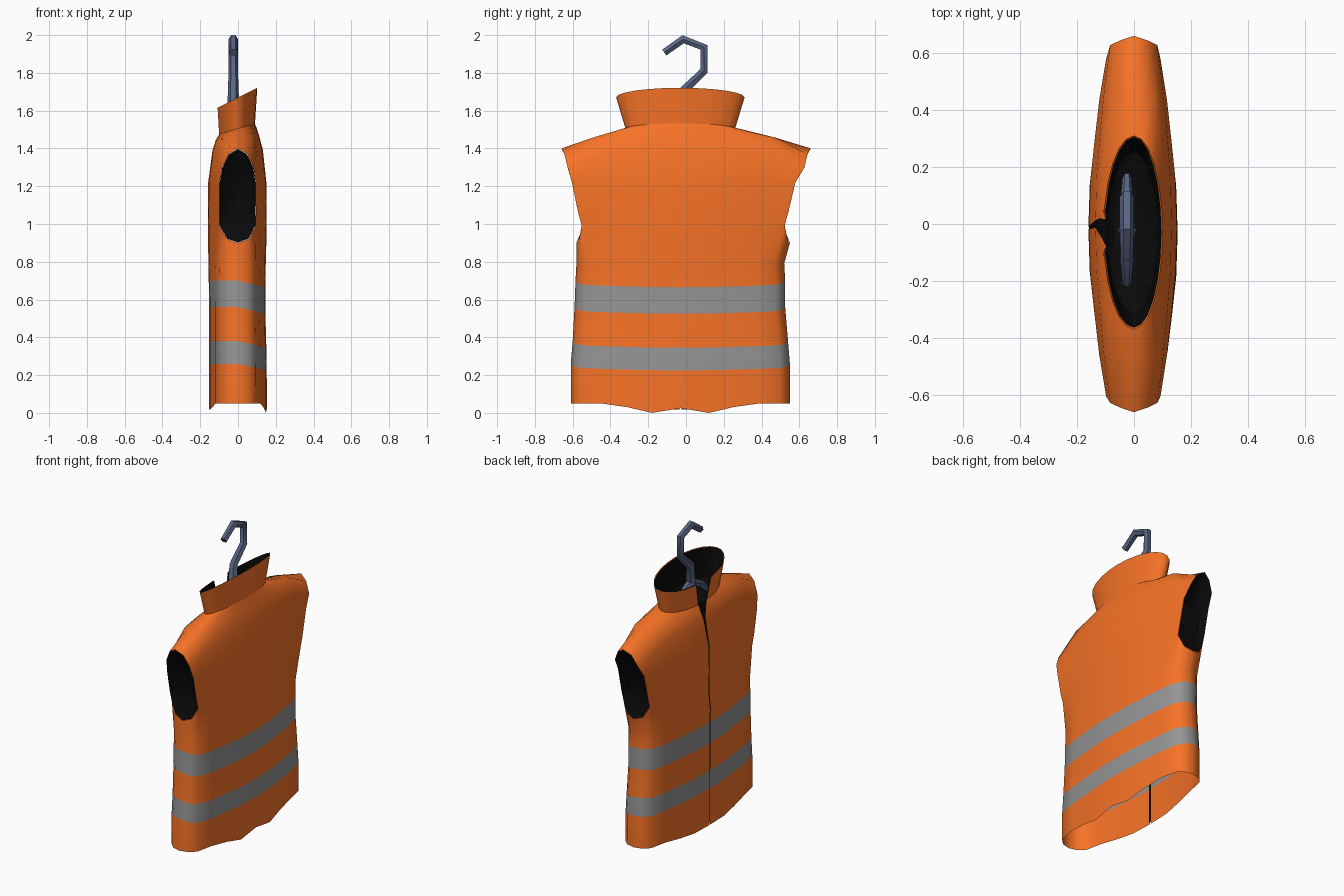
import bpy, bmesh, math

if "Cube" in bpy.data.objects:
    bpy.data.objects.remove(bpy.data.objects["Cube"])


def material(name, rgb):
    m = bpy.data.materials.new(name)
    m.diffuse_color = (*rgb, 1)
    m.use_nodes = True
    m.node_tree.nodes["Principled BSDF"].inputs["Base Color"].default_value = m.diffuse_color
    return m


ORANGE = material("orange_cloth", (0.93, 0.17, 0.02))
GREY = material("reflective_grey", (0.3, 0.3, 0.3))
BLACK = material("black_lining", (0.003, 0.003, 0.003))
STEEL = material("hanger_blue_grey", (0.10, 0.13, 0.23))

# Cross-sections: z, y min, y max, x front, x back, zip gap, z tilt, kind
ROWS = [
    (0.03, -.61, .55, -.153, .153, .005, 0, "hem"),
    (0.26, -.61, .55, -.153, .152, .005, 0, "band"),
    (0.38, -.60, .54, -.153, .150, .005, 0, "band"),
    (0.56, -.59, .525, -.153, .145, .005, 0, "band"),
    (0.70, -.585, .525, -.155, .145, .005, 0, "band"),
    (0.79, -.58, .52, -.157, .147, .005, 0, ""),
    (0.90, -.58, .55, -.158, .150, .005, 0, "arm_low"),
    (1.06, -.60, .57, -.160, .152, .005, 0, "arm"),
    (1.22, -.635, .61, -.158, .150, .005, 0, "arm"),
    (1.39, -.66, .66, -.135, .132, .012, 0, "arm_top"),
    (1.455, -.50, .48, -.118, .112, .03, .1, ""),
    (1.505, -.32, .26, -.100, .090, .045, .3, "neck"),
]
COLLAR = [ROWS[-1], (1.67, -.37, .31, -.108, .102, .075, .5, "neck")]
COLS = 24
# Quarter of the lens-shaped section (depth, width), front centre to side seam
LENS = [(1, 0), (.97, .26), (.88, .48), (.77, .72), (.62, .91), (.37, .975), (0, 1)]
ARMS = (range(4, 8), range(16, 20))


def row_points(row, inset=0):
    z, y0, y1, xf, xb, gap, tilt, kind = row
    mid, b = (y0 + y1) / 2, (y1 - y0) / 2 - inset
    pts = []
    for k in range(COLS + 1):
        t = 2 * math.pi * k / COLS
        side = min(abs(k - 6), abs(k - 18))      # columns away from side seam
        u, v = LENS[6 - side]
        if kind == "neck":
            u, v = abs(math.cos(t)), abs(math.sin(t))
        elif kind.startswith("arm") and side == 2:
            v = .95
        x = u * ((xf + inset) if math.cos(t) > 0 else (xb - inset))
        y = mid + math.copysign(v, math.sin(t)) * b
        if k in (0, COLS):                       # zip edges
            y = mid + (gap if k == 0 else -gap)
        zz = z + tilt * x
        if kind == "hem":
            zz = {0: .018, 1: .018, 23: .018, 24: .018, 11: 0, 13: 0, 12: .025}.get(k, .05)
            if k in (2, 22, 10, 14):
                zz = .03
        elif kind == "band":
            zz -= .035 * max(0, x / xb)
        elif kind == "arm_low":
            zz += (0, .02, .09, .03, 0, 0, 0)[side]
        elif kind == "arm_top":
            zz -= (-.01, .02, .09, .04, .01, 0, 0)[side]
        pts.append((x, y, zz))
    return pts


def finish(name, bm, mats, smooth=True):
    me = bpy.data.meshes.new(name)
    bm.to_mesh(me)
    bm.free()
    ob = bpy.data.objects.new(name, me)
    bpy.context.collection.objects.link(ob)
    for m in mats:
        me.materials.append(m)
    if smooth:
        for o in bpy.context.selected_objects:
            o.select_set(False)
        ob.select_set(True)
        bpy.context.view_layer.objects.active = ob
        bpy.ops.object.shade_smooth_by_angle(angle=math.radians(50))
    return ob


def skin(name, rows, inset, mats, grey_rows=()):
    """Loft rows into an open-fronted skin, leaving the armholes open."""
    bm = bmesh.new()
    grid = [[bm.verts.new(p) for p in row_points(r, inset)] for r in rows]
    for i in range(len(rows) - 1):
        in_arm = rows[i][7] in ("arm_low", "arm")
        for k in range(COLS):
            if in_arm and any(k in a for a in ARMS):
                continue
            f = bm.faces.new((grid[i][k + 1], grid[i][k], grid[i + 1][k], grid[i + 1][k + 1]))
            if inset:
                f.normal_flip()
            f.material_index = int(i in grey_rows)
    return finish(name, bm, mats)


def dish(name, loop, offset):
    """Black cap across an opening, sunk inwards by an offset at its middle."""
    bm = bmesh.new()
    c = [sum(p[i] for p in loop) / len(loop) for i in range(3)]
    rings = [[bm.verts.new([c[i] + (p[i] - c[i]) * s + offset[i] * d for i in range(3)])
              for p in loop] for s, d in ((.99, 0), (.7, .8))]
    mid = bm.verts.new([c[i] + offset[i] for i in range(3)])
    n = len(loop)
    for k in range(n):
        j = (k + 1) % n
        bm.faces.new((rings[0][k], rings[0][j], rings[1][j], rings[1][k]))
        bm.faces.new((rings[1][k], rings[1][j], mid))
    bmesh.ops.recalc_face_normals(bm, faces=bm.faces)
    finish(name, bm, [BLACK])


# Vest body with two reflective bands, collar and its black inside
skin("vest_body", ROWS, 0, [ORANGE, GREY], (1, 3))
skin("collar", COLLAR, 0, [ORANGE])
skin("collar_lining", COLLAR, .006, [BLACK])

# Black linings closing the armholes and the neck
low, a1, a2, top = (row_points(r) for r in ROWS[6:10])
for name, s, sign in (("left", 4, -1), ("right", 16, 1)):
    loop = low[s:s + 5] + [a1[s + 4], a2[s + 4]] + top[s:s + 5][::-1] + [a2[s], a1[s]]
    dish("armhole_lining_" + name, loop, (0, sign * .05, 0))
dish("neck_lining", row_points(ROWS[-1]), (0, 0, -.04))

# Zip strip behind the front opening, widening into the neck
bm = bmesh.new()
pairs = []
for r in ROWS:
    m, z = (r[1] + r[2]) / 2, max(r[0], .02) + r[6] * r[3]
    pairs.append([bm.verts.new((r[3] + .003, m + s * (r[5] + .006), z)) for s in (1, -1)])
for (a, b), (c, d) in zip(pairs, pairs[1:]):
    bm.faces.new((b, a, c, d))
finish("zip", bm, [BLACK], False)


def tube(name, pts, x=-.025):
    """Six-sided tube along (y, z, radius) points in the hanger plane."""
    bm = bmesh.new()
    rings = []
    for i, (y, z, r) in enumerate(pts):
        p, n = pts[max(i - 1, 0)], pts[min(i + 1, len(pts) - 1)]
        dy, dz = n[0] - p[0], n[1] - p[1]
        l = math.hypot(dy, dz)
        ny, nz = -dz / l, dy / l
        ring = []
        for k in range(6):
            t = math.pi / 3 * k
            o = r * math.sin(t)
            ring.append(bm.verts.new((x + r * math.cos(t), y + ny * o, z + nz * o)))
        rings.append(ring)
    for a, b in zip(rings, rings[1:]):
        for k in range(6):
            bm.faces.new((a[k], a[(k + 1) % 6], b[(k + 1) % 6], b[k]))
    bm.faces.new(rings[0])
    bm.faces.new(rings[-1])
    bmesh.ops.recalc_face_normals(bm, faces=bm.faces)
    return finish(name, bm, [STEEL])


# Hanger: hook with flared neck, and two sloping arms
tube("hanger_hook", [(-.115, 1.908, .022), (-.015, 1.978, .025), (.095, 1.935, .025),
                     (.095, 1.81, .025), (-.01, 1.71, .028), (-.02, 1.52, .036)])
for side, end in (("left", .17), ("right", -.21)):
    tube("hanger_arm_" + side, [(-.02, 1.60, .026), ((end - .02) / 2, 1.55, .024), (end, 1.46, .015)])
